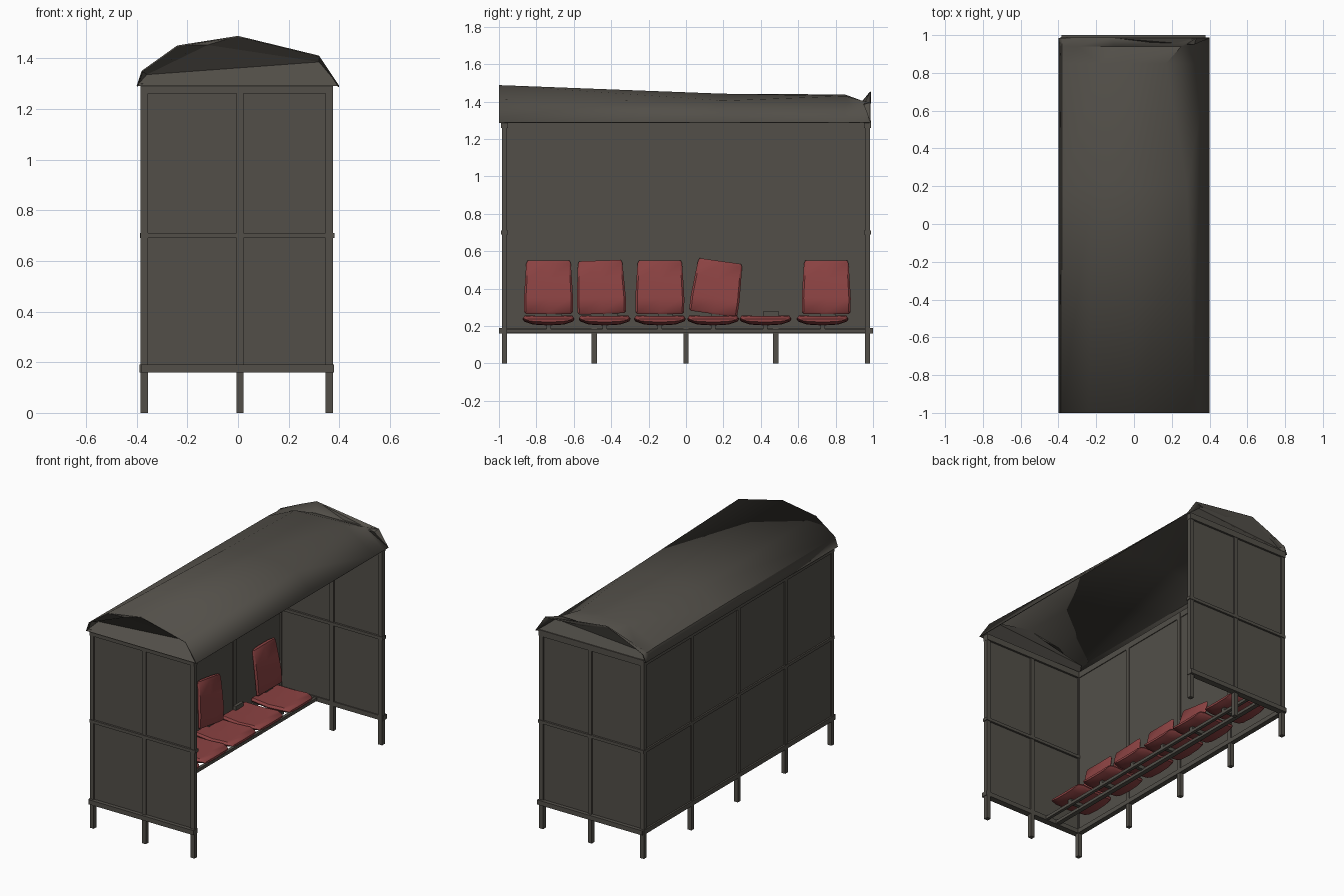
import bpy, bmesh, math
from mathutils import Matrix, Vector

if "Cube" in bpy.data.objects:
    bpy.data.objects.remove(bpy.data.objects["Cube"])


def material(name, rgb):
    m = bpy.data.materials.new(name)
    m.diffuse_color = (*rgb, 1)
    m.use_nodes = True
    m.node_tree.nodes["Principled BSDF"].inputs["Base Color"].default_value = m.diffuse_color
    return m


GREY = material("dark warm grey", (0.085, 0.078, 0.066))
RED = material("dull red", (0.26, 0.055, 0.055))


def finish(name, bm, mat, smooth=None):
    bmesh.ops.recalc_face_normals(bm, faces=bm.faces)
    me = bpy.data.meshes.new(name)
    bm.to_mesh(me)
    bm.free()
    me.materials.append(mat)
    ob = bpy.data.objects.new(name, me)
    bpy.context.collection.objects.link(ob)
    if smooth:
        bpy.ops.object.select_all(action='DESELECT')
        ob.select_set(True)
        bpy.context.view_layer.objects.active = ob
        bpy.ops.object.shade_smooth_by_angle(angle=math.radians(smooth))
    return ob


def box(name, x0, x1, y0, y1, z0, z1, mat=GREY):
    bm = bmesh.new()
    bmesh.ops.create_cube(bm, size=1)
    for v in bm.verts:
        v.co = ((x0 + x1) / 2 + v.co.x * (x1 - x0),
                (y0 + y1) / 2 + v.co.y * (y1 - y0),
                (z0 + z1) / 2 + v.co.z * (z1 - z0))
    return finish(name, bm, mat)


def loft(bm, rings, closed):
    rows = [[bm.verts.new(p) for p in r] for r in rings]
    n = len(rows[0])
    for a, b in zip(rows, rows[1:]):
        for i in range(n if closed else n - 1):
            j = (i + 1) % n
            bm.faces.new((a[i], a[j], b[j], b[i]))
    return rows


# Glazed panels on the two ends and the long back
END = 0.97
box("back_panel", -0.377, -0.365, -END, END, 0.17, 1.29)
for s, tag in ((-1, "front"), (1, "rear")):
    y = s * END
    box(tag + "_end_panel", -0.37, 0.36, y - 0.005, y + 0.005, 0.17, 1.29)
    for x in (-0.37, 0.008, 0.36):
        box(tag + "_end_post", x - 0.014, x + 0.014, y - 0.014, y + 0.014, 0, 1.29)
    box(tag + "_end_bottom_rail", -0.383, 0.378, min(y - 0.012, s), max(y + 0.012, s), 0.16, 0.19)
    box(tag + "_end_middle_rail", -0.385, 0.38, y - 0.018, y + 0.018, 0.69, 0.71)
    box(tag + "_end_top_rail", -0.383, 0.375, y - 0.018, y + 0.018, 1.26, 1.30)

# Back wall posts and rails
for y in (-0.49, 0, 0.48):
    box("back_post", -0.385, -0.358, y - 0.014, y + 0.014, 0, 1.29)
box("back_bottom_rail", -0.388, -0.355, -0.99, 0.99, 0.16, 0.19)
box("back_middle_rail", -0.387, -0.37, -0.98, 0.98, 0.69, 0.71)
box("back_top_rail", -0.385, -0.36, -0.98, 0.98, 1.26, 1.30)

# Arched roof: faceted section that sinks and dents toward the rear end
SECTIONS = [
    (-1.0, [(-0.40, 1.29), (-0.38, 1.35), (-0.24, 1.45), (0.0, 1.488), (0.32, 1.41), (0.40, 1.29)]),
    (0.2, [(-0.40, 1.29), (-0.38, 1.345), (-0.22, 1.42), (0.0, 1.442), (0.28, 1.405), (0.40, 1.29)]),
    (0.85, [(-0.40, 1.29), (-0.38, 1.34), (-0.18, 1.43), (0.0, 1.438), (0.17, 1.43), (0.40, 1.29)]),
    (0.94, [(-0.40, 1.29), (-0.38, 1.335), (-0.30, 1.36), (-0.1, 1.40), (0.25, 1.405), (0.40, 1.29)]),
    (0.985, [(-0.40, 1.29), (-0.38, 1.34), (-0.25, 1.40), (-0.12, 1.455), (0.33, 1.395), (0.40, 1.29)]),
]
bm = bmesh.new()
loft(bm, [[(x, y, z) for x, z in pts] for y, pts in SECTIONS], False)
roof = finish("roof", bm, GREY, 35)
mod = roof.modifiers.new("thickness", 'SOLIDIFY')
mod.thickness = 0.005
mod.offset = -1

# Gables: sloping ledge below, overhanging triangle above
for tag, (y, pts), yin in (("front", SECTIONS[0], -0.93), ("rear", SECTIONS[-1], 0.95)):
    bm = bmesh.new()
    o = [bm.verts.new((x, y, z)) for x, z in pts]
    left = bm.verts.new((-0.36, yin, 1.335))
    right = bm.verts.new((0.32, yin, 1.385))
    peak = bm.verts.new((-0.12, y, 1.452))
    for f in ((o[0], o[5], right, left), (left, right, peak), (o[0], left, o[1]),
              (o[1], left, peak, o[2]), (o[2], peak, o[3]), (o[3], peak, right, o[4]),
              (o[4], right, o[5])):
        bm.faces.new(f)
    finish(tag + "_gable", bm, GREY)

# Seat support bar
box("seat_bar", -0.21, -0.18, -END, END, 0.165, 0.185)
box("seat_bar_front", -0.12, -0.10, -END, END, 0.165, 0.185)


def pad(name, slices, place, move):
    """Soft slab: each slice is (position, half width, face, underside)."""
    bm = bmesh.new()
    rings = []
    for p, w, top, low in slices:
        d = top - low
        prof = [(-w, top - 0.3 * d), (-0.92 * w, top), (0, top - 0.06 * d), (0.92 * w, top),
                (w, top - 0.3 * d), (0.95 * w, low + 0.45 * d), (0.6 * w, low + 0.1 * d),
                (0, low), (-0.6 * w, low + 0.1 * d), (-0.95 * w, low + 0.45 * d)]
        rings.append([place(p, a, b) for a, b in prof])
    rows = loft(bm, rings, True)
    bm.faces.new(rows[0])
    bm.faces.new(rows[-1])
    bmesh.ops.transform(bm, matrix=move, verts=bm.verts)
    return finish(name, bm, RED, 40)


CUSHION = [(-0.335, 0.115, 0.250, 0.225), (-0.325, 0.128, 0.256, 0.212),
           (-0.20, 0.138, 0.250, 0.203), (-0.10, 0.138, 0.256, 0.205),
           (-0.07, 0.130, 0.250, 0.215), (-0.055, 0.118, 0.238, 0.222)]
BACKREST = [(0.265, 0.120, -0.297, -0.318), (0.275, 0.130, -0.290, -0.322),
            (0.35, 0.131, -0.295, -0.330), (0.45, 0.125, -0.312, -0.345),
            (0.535, 0.119, -0.328, -0.358), (0.55, 0.112, -0.334, -0.356)]

# Six seats: one backrest is tilted and one is missing
for y, dy, tilt in ((-0.735, 0, 0), (-0.435, -0.015, -2), (-0.14, 0, 0),
                    (0.145, 0.0, 8), (0.425, None, 0), (0.73, 0.02, 0)):
    at = Matrix.Translation(Vector((0, y, 0)))
    pad("seat_cushion", CUSHION, lambda p, a, b: (p, a, b), at)
    box("seat_bracket", -0.22, -0.10, y - 0.012, y + 0.012, 0.18, 0.212)
    box("backrest_bracket", -0.325, -0.305, y - 0.01, y + 0.07, 0.235, 0.28)
    if dy is not None:
        pivot = Matrix.Translation(Vector((0, 0, 0.27)))
        turn = pivot @ Matrix.Rotation(math.radians(-tilt), 4, 'X') @ pivot.inverted()
        pad("seat_backrest", BACKREST, lambda p, a, b: (b, a, p),
            Matrix.Translation(Vector((0, y + dy, 0))) @ turn)
